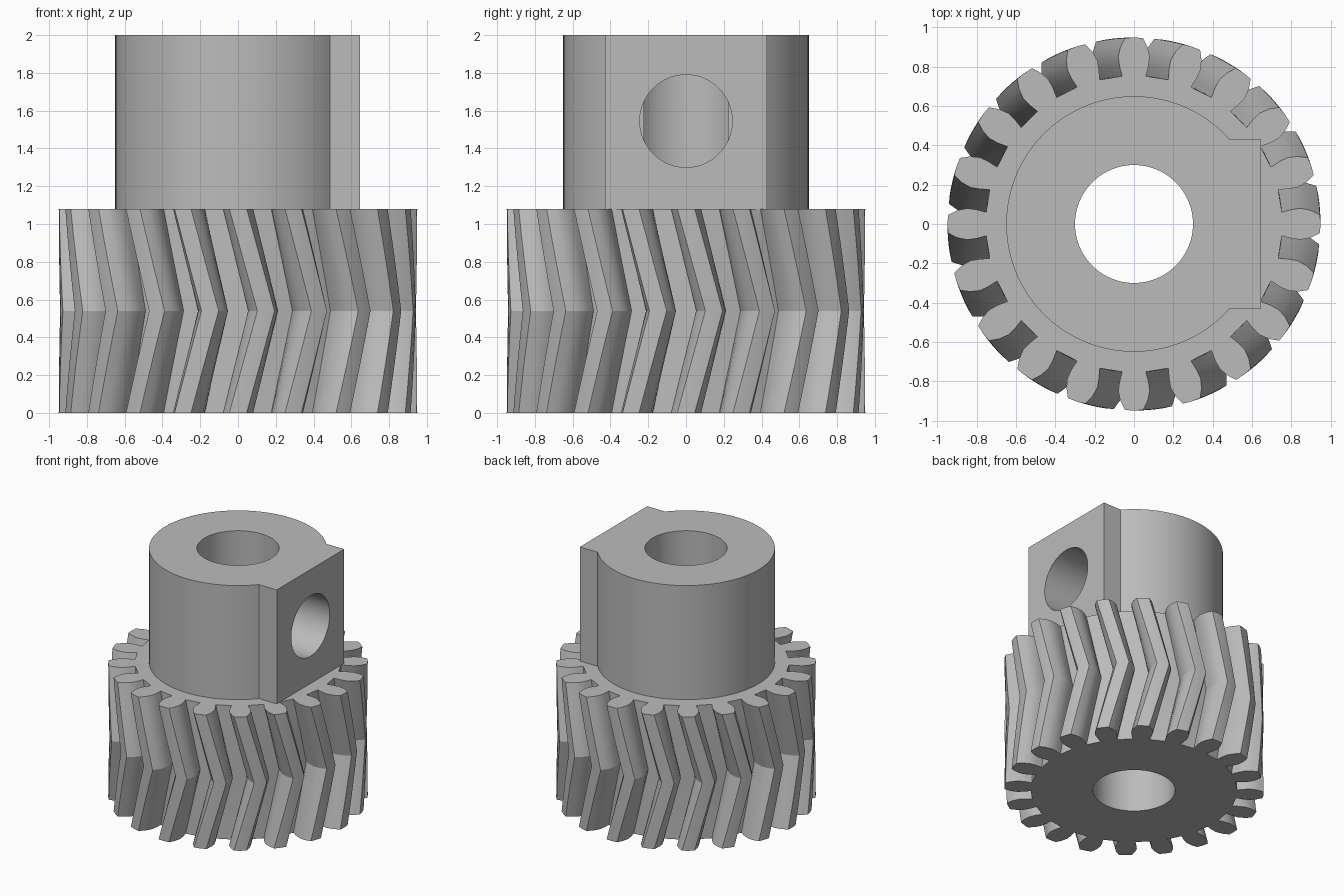
import bpy, bmesh, math

if "Cube" in bpy.data.objects:
    bpy.data.objects.remove(bpy.data.objects["Cube"], do_unlink=True)

grey = bpy.data.materials.new("plain_grey")
grey.use_nodes = True
colour = (0.5, 0.5, 0.5, 1)
grey.diffuse_color = colour
grey.node_tree.nodes["Principled BSDF"].inputs["Base Color"].default_value = colour

TEETH, GEAR_TOP, TOP = 20, 1.08, 2.0
BORE, HUB = 0.3, 0.65


def loft(name, profile, levels):
    """Solid through copies of a profile, one per (height, twist) level."""
    bm = bmesh.new()
    rings = []
    for z, twist in levels:
        c, s = math.cos(twist), math.sin(twist)
        rings.append([bm.verts.new((x * c - y * s, x * s + y * c, z)) for x, y in profile])
    for low, high in zip(rings, rings[1:]):
        for i in range(len(low)):
            j = (i + 1) % len(low)
            bm.faces.new((low[i], low[j], high[j], high[i]))
    bm.faces.new(rings[0][::-1])
    bm.faces.new(rings[-1])
    mesh = bpy.data.meshes.new(name)
    bm.to_mesh(mesh)
    bm.free()
    mesh.materials.append(grey)
    obj = bpy.data.objects.new(name, mesh)
    bpy.context.collection.objects.link(obj)
    return obj


def circle(radius, n=96):
    return [(radius * math.cos(math.tau * i / n), radius * math.sin(math.tau * i / n))
            for i in range(n)]


def activate(obj):
    bpy.ops.object.select_all(action='DESELECT')
    obj.select_set(True)
    bpy.context.view_layer.objects.active = obj


def cut(obj, cutter):
    activate(obj)
    mod = obj.modifiers.new("cut", 'BOOLEAN')
    mod.operation, mod.solver, mod.object = 'DIFFERENCE', 'EXACT', cutter
    bpy.ops.object.modifier_apply(modifier=mod.name)


# Herringbone gear: each flank is (radius, half width), twisted half a pitch to mid height
flank = [(0.752, 0.06), (0.80, 0.073), (0.85, 0.08), (0.90, 0.069), (0.946, 0.046)]
tooth = [(r, -w) for r, w in flank] + [(0.949, 0)] + [(r, w) for r, w in reversed(flank)]
profile = []
for k in range(TEETH):
    c, s = math.cos(math.tau * k / TEETH), math.sin(math.tau * k / TEETH)
    profile += [(x * c - y * s, x * s + y * c) for x, y in tooth]
steps = 8
levels = [(GEAR_TOP * i / steps, math.pi / TEETH * (1 - abs(2 * i / steps - 1)))
          for i in range(steps + 1)]
gear = loft("herringbone_gear", profile, levels)

# Hub: round collar with a flat-faced boss on the left
boss_y = 0.43
start = math.asin(boss_y / HUB)
arc_steps = 80
arc = [start + (math.tau - 2 * start) * i / arc_steps for i in range(arc_steps + 1)]
outline = [(HUB * math.cos(a), HUB * math.sin(a)) for a in arc]
outline += [(HUB - 0.003, -boss_y), (HUB - 0.003, boss_y)]
hub = loft("hub", outline, [(GEAR_TOP, 0), (TOP, 0)])

# Shaft bore through both parts
bore = loft("bore_cutter", circle(BORE), [(-0.5, 0), (TOP + 0.5, 0)])
cut(gear, bore)
cut(hub, bore)

# Set screw hole, flat bottomed where it meets the bore
screw = loft("screw_hole_cutter", circle(0.245, 64), [(0.2, 0), (1.0, 0)])
screw.rotation_euler = (0, math.pi / 2, 0)
screw.location = (0, 0, 1.545)
bpy.context.view_layer.update()
cut(hub, screw)

for helper in (bore, screw):
    bpy.data.objects.remove(helper, do_unlink=True)
for obj in (gear, hub):
    activate(obj)
    bpy.ops.object.shade_smooth_by_angle(angle=math.radians(25))
